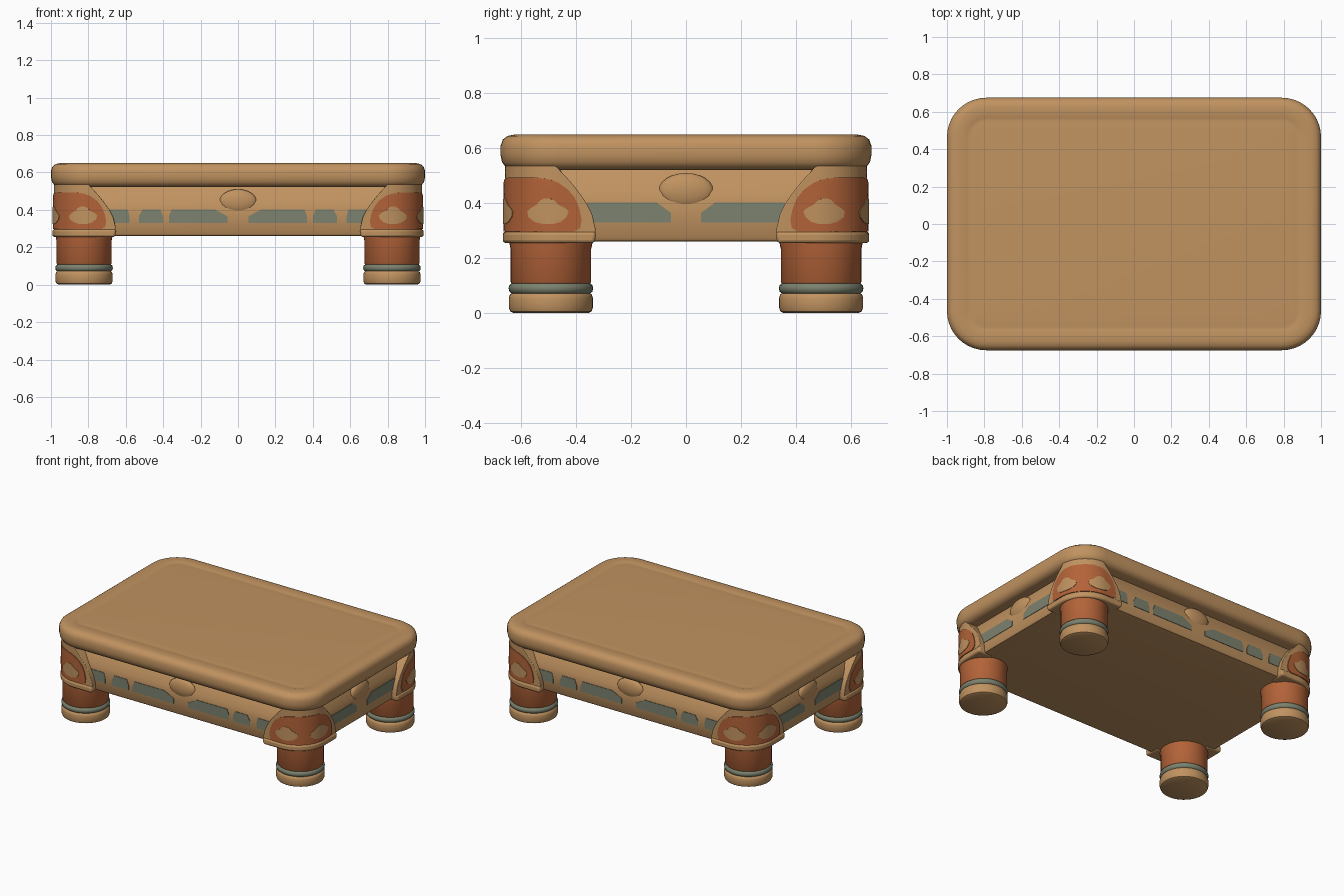
import bpy, bmesh, math
from mathutils import Vector, Matrix

if "Cube" in bpy.data.objects:
    bpy.data.objects.remove(bpy.data.objects["Cube"])


def material(name, rgb):
    m = bpy.data.materials.new(name)
    m.use_nodes = True
    m.diffuse_color = (*rgb, 1)
    m.node_tree.nodes["Principled BSDF"].inputs["Base Color"].default_value = (*rgb, 1)
    return m


TAN = material("tan clay", (0.53, 0.29, 0.117))
RUST = material("rust orange", (0.45, 0.125, 0.04))
SAGE = material("sage grey", (0.2, 0.225, 0.16))

HX, HY, R = 1.0, 0.675, 0.21      # half sizes and corner radius of the table


def finish(name, bm, mats, bevel=0, angle=40):
    bmesh.ops.recalc_face_normals(bm, faces=bm.faces[:])
    mesh = bpy.data.meshes.new(name)
    bm.to_mesh(mesh)
    bm.free()
    for m in mats:
        mesh.materials.append(m)
    ob = bpy.data.objects.new(name, mesh)
    bpy.context.collection.objects.link(ob)
    if bevel:
        mod = ob.modifiers.new("soft edges", "BEVEL")
        mod.width, mod.segments = bevel, 3
        mod.limit_method, mod.angle_limit = "ANGLE", math.radians(50)
    bpy.ops.object.select_all(action="DESELECT")
    bpy.context.view_layer.objects.active = ob
    ob.select_set(True)
    bpy.ops.object.shade_smooth_by_angle(angle=math.radians(angle))
    return ob


def skin(bm, rings):
    # closed rings joined in order, with both ends capped
    loops = [[bm.verts.new(p) for p in ring] for ring in rings]
    for a, b in zip(loops, loops[1:]):
        for i in range(len(a)):
            j = (i + 1) % len(a)
            bm.faces.new((a[i], a[j], b[j], b[i]))
    bm.faces.new(loops[0])
    bm.faces.new(loops[-1])


def rounded_ring(z, inset, steps=10):
    r = R - inset
    points = []
    for k, (sx, sy) in enumerate([(1, 1), (-1, 1), (-1, -1), (1, -1)]):
        for i in range(steps + 1):
            t = math.pi / 2 * (k + i / steps)
            points.append((sx * (HX - R) + r * math.cos(t),
                           sy * (HY - R) + r * math.sin(t), z))
    return points


def slab(name, profile):
    bm = bmesh.new()
    skin(bm, [rounded_ring(z, inset) for z, inset in profile])
    return finish(name, bm, [TAN])


def patch(name, rows, outer, inner, place, mat, columns=28, bevel=0):
    # plate of rows (height, start, end) laid on a surface by place(s, z, offset)
    bm = bmesh.new()
    rings = []
    for z, s0, s1 in rows:
        ss = [s0 + (s1 - s0) * i / columns for i in range(columns + 1)]
        rings.append([place(s, z, outer) for s in ss]
                     + [place(s, z, inner) for s in reversed(ss)])
    skin(bm, rings)
    return finish(name, bm, [mat], bevel)


def corner_place(sx, sy):
    # walks round one corner; s = 0 is the diagonal, negative is the long side
    def place(s, z, off):
        lim = R * math.pi / 4
        arc = max(-lim, min(lim, s))
        phi = -math.pi / 4 + arc / R
        n = Vector((math.cos(phi), math.sin(phi)))
        p = Vector((HX - R, R - HY)) + n * (R + off) + Vector((-n.y, n.x)) * (s - arc)
        return (sx * p.x, -sy * p.y, z)
    return place


def side_place(turn, dist):
    rot = Matrix.Rotation(turn, 3, "Z")
    return lambda s, z, off: rot @ Vector((s, -dist - off, z))


# Table top with a soft edge and a faint groove
slab("table_top", [(0.522, 0.13), (0.522, 0.045), (0.53, 0.02), (0.55, 0.005), (0.575, 0),
                   (0.61, 0), (0.632, 0.008), (0.645, 0.025), (0.65, 0.05), (0.65, 0.095),
                   (0.646, 0.11), (0.645, 0.12), (0.647, 0.14), (0.648, 0.16)])

# Apron under the top, leaning in towards its upper edge
slab("apron", [(0.26, 0.075), (0.263, 0.058), (0.275, 0.05), (0.40, 0.05),
               (0.44, 0.058), (0.49, 0.082), (0.535, 0.105)])

# Painted dashes and centre bosses on each side
LONG = [(0.055, 0.125, 0.355, 0.37), (0.40, 0.415, 0.51, 0.53), (0.58, 0.59, 0.70, 0.70)]
SHORT = [(0.055, 0.105, 0.36, 0.36)]
for side, turn, dist, dashes in [("front", 0, HY, LONG), ("left", math.pi / 2, HX, SHORT),
                                 ("back", math.pi, HY, LONG), ("right", -math.pi / 2, HX, SHORT)]:
    place = side_place(turn, dist - 0.05)
    for i, (b0, t0, t1, b1) in enumerate(dashes):
        for hand, sign in (("a", 1), ("b", -1)):
            rows = [(0.33, sign * b0, sign * b1), (0.365, sign * b0, sign * b1),
                    (0.402, sign * t0, sign * t1)]
            patch(f"{side}_dash_{i + 1}{hand}", rows, 0.003, -0.004, place, SAGE, columns=2)
    bm = bmesh.new()
    bmesh.ops.create_uvsphere(bm, u_segments=24, v_segments=12, radius=1)
    for v in bm.verts:
        v.co = place(v.co.x * 0.1, 0.445 + v.co.z * 0.065, v.co.y * 0.03 - 0.02)
    finish(f"{side}_boss", bm, [TAN])

SHIELD = [(0.275, 0.30), (0.31, 0.30), (0.36, 0.288), (0.40, 0.268), (0.44, 0.24),
          (0.48, 0.208), (0.51, 0.18), (0.54, 0.15)]
PANEL = [(0.298, 0.225), (0.31, 0.245), (0.34, 0.25), (0.38, 0.242), (0.42, 0.225),
         (0.45, 0.2), (0.475, 0.165), (0.487, 0.13), (0.493, 0.08)]
SPOT = [(0.325, 0.10, 0.15), (0.333, 0.07, 0.175), (0.35, 0.045, 0.195), (0.37, 0.04, 0.203),
        (0.382, 0.055, 0.19), (0.395, 0.08, 0.165), (0.41, 0.095, 0.15), (0.417, 0.11, 0.135)]
LEG = [(0.135, 0), (0.148, 0.006), (0.153, 0.02), (0.153, 0.055), (0.149, 0.068),
       (0.143, 0.072), (0.151, 0.078), (0.154, 0.09), (0.151, 0.102), (0.143, 0.108),
       (0.147, 0.114), (0.147, 0.235), (0.153, 0.262), (0.153, 0.3)]


def both_ways(rows):
    return [(z, -w, w) for z, w in rows]


for sx, sy, corner in [(1, -1, "front_left"), (-1, -1, "front_right"),
                       (1, 1, "back_left"), (-1, 1, "back_right")]:
    place = corner_place(sx, -sy)
    place = corner_place(sx, -1 if sy > 0 else 1)

    # Corner shield with its lower lip, panel and two spots
    patch(corner + "_shield", both_ways(SHIELD), -0.016, -0.13, place, TAN, bevel=0.01)
    patch(corner + "_lip", [(0.255, -0.298, 0.298), (0.297, -0.303, 0.303)],
          -0.008, -0.12, place, TAN, bevel=0.012)
    patch(corner + "_panel", both_ways(PANEL), -0.011, -0.018, place, RUST)
    for face, sign in (("long", -1), ("short", 1)):
        rows = [(z, sign * a, sign * b) for z, a, b in SPOT]
        patch(f"{corner}_{face}_spot", rows, -0.008, -0.014, place, TAN, columns=12)

    # Round leg: tan foot, sage ring, rust column
    bm = bmesh.new()
    turns = [math.tau * i / 40 for i in range(40)]
    skin(bm, [[(sx * 0.823 + r * math.cos(t), sy * 0.492 + r * math.sin(t), z)
               for t in turns] for r, z in LEG])
    for f in bm.faces:
        h = f.calc_center_median().z
        f.material_index = 0 if h < 0.072 else 1 if h < 0.108 else 2
    finish(corner + "_leg", bm, [TAN, SAGE, RUST])
